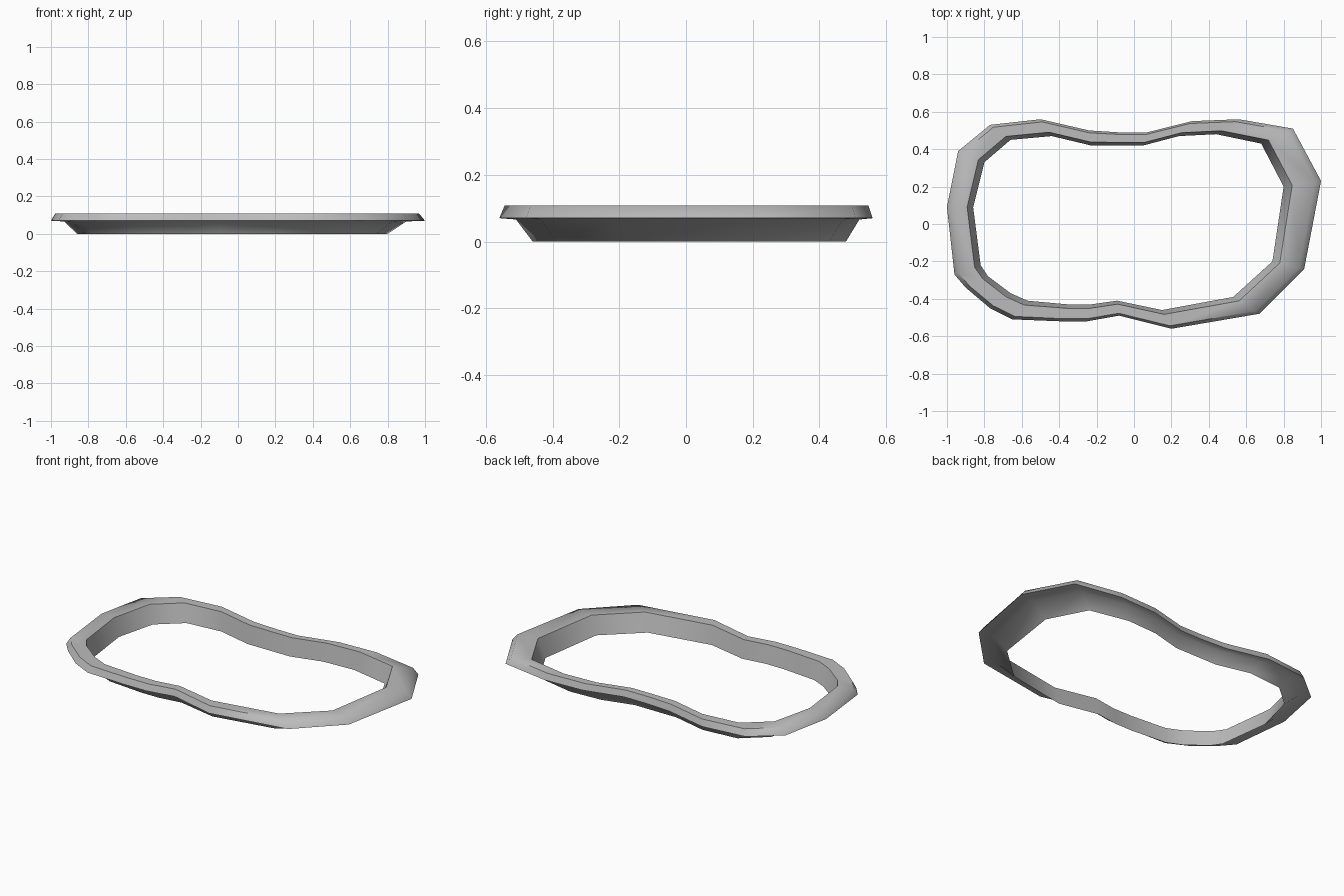
import bpy
import math
from mathutils import Vector

default_cube = bpy.data.objects.get("Cube")
if default_cube:
    bpy.data.objects.remove(default_cube, do_unlink=True)


def make_material(name, color):
    material = bpy.data.materials.new(name)
    material.use_nodes = True
    material.diffuse_color = color
    material.node_tree.nodes["Principled BSDF"].inputs["Base Color"].default_value = color
    return material


# Outer lip and inner foot outlines, clockwise from the -x end, in hundredths
outer_outline = [
    (-100, 9), (-94, 39), (-77, 53), (-50, 56), (-24, 50), (-8, 49), (7, 49),
    (31, 55), (56, 56), (85, 51), (100, 23), (91, -24), (67, -48), (20, -56),
    (-8, -49), (-25, -52), (-40, -52), (-65, -51), (-77, -45), (-90, -34), (-96, -27),
]
inner_outline = [
    (-86, 9), (-80, 33), (-66, 45), (-44, 47), (-23, 42), (-8, 42), (5, 42),
    (24, 47), (44, 48), (68, 43), (80, 20), (74, -20), (53, -39), (15, -46),
    (-9, -41), (-23, -43), (-35, -43), (-57, -41), (-66, -37), (-78, -28), (-82, -22),
]

# Cross-section: (fraction of the way from outer to inner outline, height)
section = {
    "lip_bottom": (0, 0.07),
    "lip_top": (0.16, 0.108),
    "top_inner_edge": (0.77, 0.108),
    "foot": (1, 0),
    "underside_corner": (0.5, 0.066),
}


def loft_ring(name, outer, inner, profile, material):
    """Sweep a closed profile around the band between two outlines."""
    verts, faces = [], []
    count, steps = len(outer), len(profile)
    for start, end in zip(outer, inner):
        a, b = Vector(start) / 100, Vector(end) / 100
        for fraction, height in profile:
            point = a.lerp(b, fraction)
            verts.append((point.x, point.y, height))
    for i in range(count):
        j = (i + 1) % count
        for k in range(steps):
            m = (k + 1) % steps
            faces.append((i * steps + k, i * steps + m, j * steps + m, j * steps + k))
    mesh = bpy.data.meshes.new(name)
    mesh.from_pydata(verts, [], [face[::-1] for face in faces])
    mesh.materials.append(material)
    mesh.update()
    ring = bpy.data.objects.new(name, mesh)
    bpy.context.collection.objects.link(ring)
    return ring


# Kerb ring, smooth over the rounded lip and sharp at the inner edge
stone_grey = make_material("stone_grey", (0.5, 0.5, 0.5, 1))
kerb = loft_ring("kerb_ring", outer_outline, inner_outline,
                 list(section.values()), stone_grey)
bpy.ops.object.select_all(action="DESELECT")
kerb.select_set(True)
bpy.context.view_layer.objects.active = kerb
bpy.ops.object.shade_smooth_by_angle(angle=math.radians(60))
